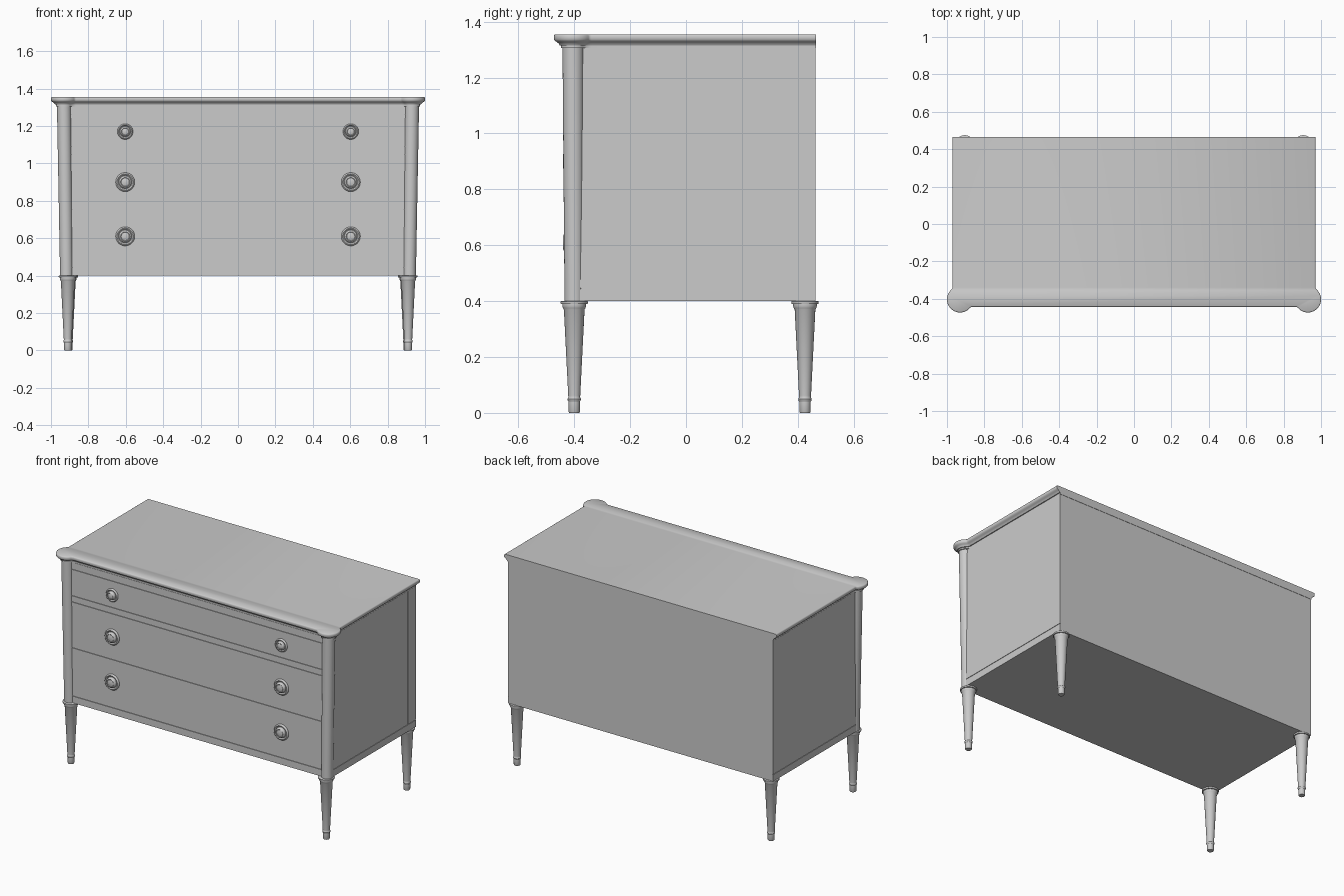
import bpy, bmesh, math
from math import sin, cos, radians

if "Cube" in bpy.data.objects:
    bpy.data.objects.remove(bpy.data.objects["Cube"])


def finish(name, bm, smooth=True):
    bmesh.ops.recalc_face_normals(bm, faces=bm.faces[:])
    me = bpy.data.meshes.new(name)
    bm.to_mesh(me)
    bm.free()
    ob = bpy.data.objects.new(name, me)
    bpy.context.collection.objects.link(ob)
    if smooth:
        bpy.ops.object.select_all(action='DESELECT')
        ob.select_set(True)
        bpy.context.view_layer.objects.active = ob
        bpy.ops.object.shade_smooth_by_angle(angle=radians(35))
    return ob


def loft(name, rings, smooth=True):
    """Closed solid through a stack of equal-length 3D rings."""
    bm = bmesh.new()
    vs = [[bm.verts.new(p) for p in r] for r in rings]
    n = len(vs[0])
    for a, b in zip(vs, vs[1:]):
        for i in range(n):
            j = (i + 1) % n
            bm.faces.new((a[i], a[j], b[j], b[i]))
    bm.faces.new(vs[0])
    bm.faces.new(vs[-1])
    return finish(name, bm, smooth)


def circle(r, seg):
    return [(r * cos(2 * math.pi * i / seg), r * sin(2 * math.pi * i / seg)) for i in range(seg)]


def box(name, x0, x1, y0, y1, z0, z1):
    base = [(x0, y0), (x1, y0), (x1, y1), (x0, y1)]
    return loft(name, [[(x, y, z) for x, y in base] for z in (z0, z1)], False)


def arc(c, r, a0, a1, n):
    return [(c[0] + r * cos(radians(a0 + (a1 - a0) * i / n)),
             c[1] + r * sin(radians(a0 + (a1 - a0) * i / n))) for i in range(n + 1)]


# Top slab outline: rectangle with round front corners, inset by d
BACK = 0.465
CORNER = (0.93, -0.403)


def top_outline(d):
    cx, cy = CORNER
    h = math.sqrt(0.085 ** 2 - 0.055 ** 2)
    t = math.degrees(math.atan2(h, 0.055))
    right = [(0.97 - d, BACK)]
    right += arc((cx + 0.055, cy + h), 0.015 + d, 180, 180 + t, 6)
    right += arc(CORNER, 0.07 - d, t, t - 189.4, 32)[1:-1]
    right += arc((cx - h, cy - 0.055), 0.015 + d, 90 - t, 90, 6)
    return right + [(-x, y) for x, y in reversed(right)]


top_profile = [(1.305, 0.026), (1.314, 0.026), (1.315, 0.021), (1.321, 0.018), (1.327, 0.011),
               (1.331, 0.004), (1.337, 0.0), (1.348, 0.0), (1.353, 0.002), (1.355, 0.005)]
loft("top_slab", [[(x, y, z) for x, y in top_outline(d)] for z, d in top_profile])

# Carcass with notched front corners
FRONT = -0.414
half = [(0.942, 0.463), (0.942, -0.385), (0.90, -0.385), (0.90, FRONT)]
plan = half + [(-x, y) for x, y in reversed(half)]
loft("carcass", [[(x, y, z) for x, y in plan] for z in (0.40, 1.306)], False)

# Front rails and drawer fronts, with thin gaps between them
G = 0.0015
for name, z0, z1 in [("base_rail", 0.40, 0.445), ("bottom_drawer", 0.445, 0.755),
                     ("middle_drawer", 0.755, 1.05), ("divider_rail", 1.05, 1.09),
                     ("top_drawer", 1.09, 1.26), ("top_rail", 1.26, 1.306)]:
    low = 0 if z0 == 0.40 else G
    box(name, -0.895, 0.895, -0.418, FRONT + 0.005, z0 + low, z1 - G)

# Side base rail, panel and back stile
for s, side in ((-1, "left"), (1, "right")):
    xs = sorted((s * 0.938, s * 0.945))
    box(side + "_base_rail", *xs, -0.385, 0.463, 0.40, 0.445 - G)
    box(side + "_panel", *xs, -0.385, 0.378 - G, 0.445 + G, 1.306)
    box(side + "_back_stile", *xs, 0.378 + G, 0.463, 0.445 + G, 1.306)

    # Slightly leaning corner columns
    col = [(0.40, 0.917, -0.400, 0.035), (0.445, 0.917, -0.400, 0.035),
           (1.306, 0.930, -0.404, 0.038)]
    loft(side + "_column", [[(s * cx + x, cy + y, z) for x, y in circle(r, 40)]
                            for z, cx, cy, r in col])

    # Turned tapered legs
    leg = [(0.0, 0.018), (0.004, 0.020), (0.040, 0.020), (0.044, 0.023), (0.050, 0.024),
           (0.056, 0.021), (0.062, 0.0215), (0.37, 0.037), (0.375, 0.040), (0.382, 0.0425),
           (0.389, 0.0425), (0.390, 0.048), (0.394, 0.049), (0.399, 0.049), (0.401, 0.045)]
    for part, lx, ly in (("front", 0.910, -0.40), ("back", 0.905, 0.426)):
        loft(f"{side}_{part}_leg", [[(s * lx + x, ly + y, z) for x, y in circle(r, 40)]
                                    for z, r in leg])

    # Round knobs: raised rim with a domed centre
    knob = [(-0.002, 1.0), (0.004, 1.0), (0.009, 0.94), (0.011, 0.86), (0.009, 0.78), (0.005, 0.72),
            (0.005, 0.66), (0.014, 0.64), (0.019, 0.58), (0.022, 0.48), (0.020, 0.42),
            (0.022, 0.25), (0.023, 0.06)]
    for part, kz, kr in (("top", 1.17, 0.042), ("middle", 0.90, 0.051), ("bottom", 0.61, 0.051)):
        loft(f"{side}_{part}_knob", [[(s * 0.603 + x, -0.418 - h, kz + y)
                                      for x, y in circle(r * kr, 36)] for h, r in knob])
